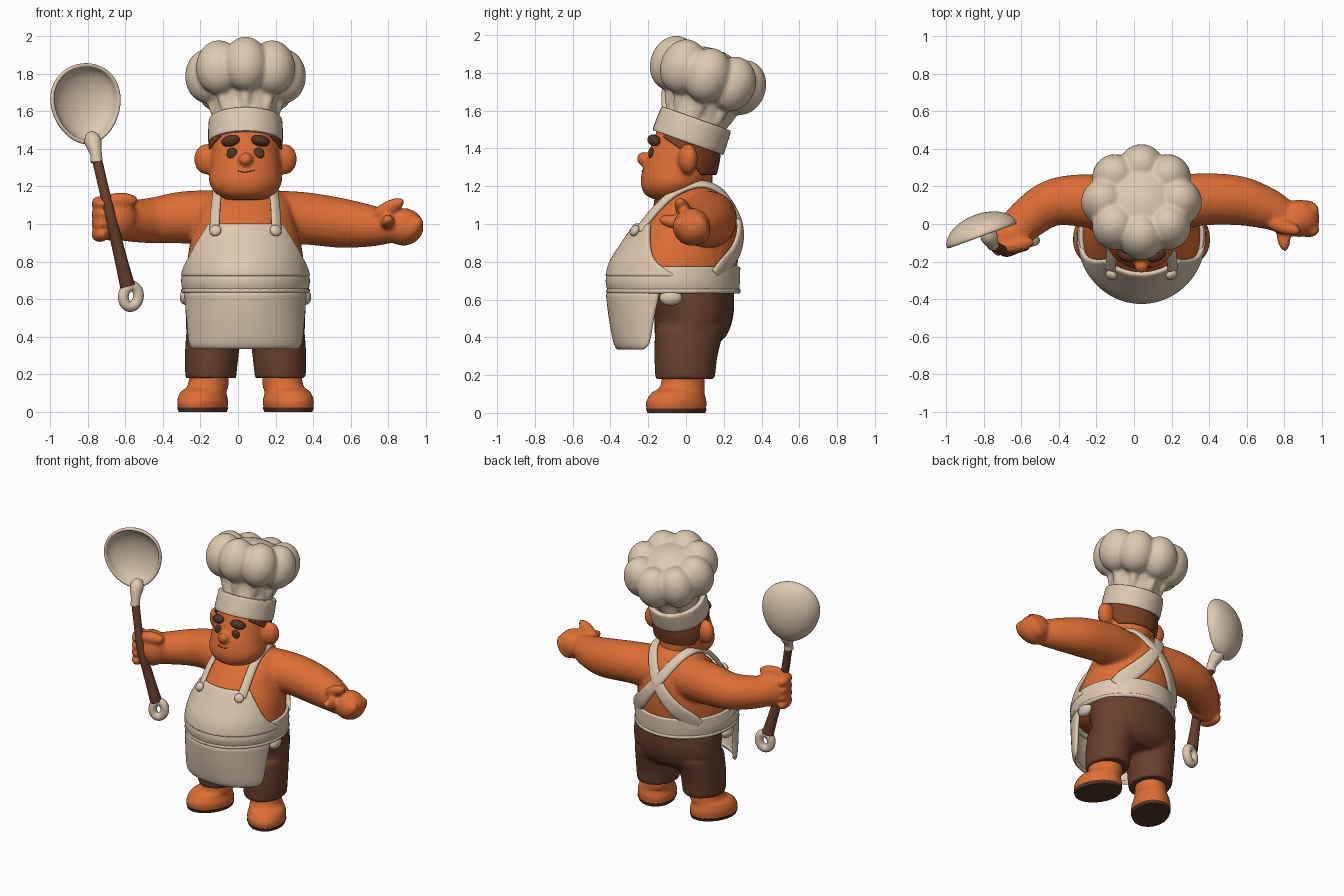
import bpy, bmesh
from math import sin, cos, pi, radians
from mathutils import Vector, Matrix, Euler

cube = bpy.data.objects.get("Cube")
if cube:
    bpy.data.objects.remove(cube, do_unlink=True)

CX = 0.04  # body centre line
Z_AXIS, Y_AXIS = Vector((0, 0, 1)), Vector((0, 1, 0))


def material(name, rgb):
    m = bpy.data.materials.new(name)
    m.use_nodes = True
    m.diffuse_color = (*rgb, 1)
    m.node_tree.nodes["Principled BSDF"].inputs["Base Color"].default_value = (*rgb, 1)
    return m


SKIN = material("warm_orange_skin", (.72, .155, .035))
CLOTH = material("cream_cloth", (.72, .58, .43))
BROWN = material("brown_trousers", (.14, .05, .025))
DARK = material("dark_brown", (.09, .035, .02))
HAIR = material("auburn_hair", (.2, .055, .018))


def spline(rows, n=6):
    """Catmull-Rom interpolation of equal-length tuples."""
    out, last = [], len(rows) - 1
    for i in range(last):
        quad = (rows[max(i - 1, 0)], rows[i], rows[i + 1], rows[min(i + 2, last)])
        for k in range(n):
            t = k / n
            out.append([b + .5 * t * (c - a + t * (2 * a - 5 * b + 4 * c - d + t * (3 * (b - c) + d - a)))
                        for a, b, c, d in zip(*quad)])
    out.append(list(rows[-1]))
    return out


def skin(bm, rings, closed=True, cap=True):
    loops = [[bm.verts.new(p) for p in ring] for ring in rings]
    n = len(loops[0])
    for a, b in zip(loops, loops[1:]):
        for i in range(n if closed else n - 1):
            j = (i + 1) % n
            bm.faces.new((a[i], a[j], b[j], b[i]))
    if cap:
        bm.faces.new(loops[0])
        bm.faces.new(loops[-1])


def loft(bm, rows, cap=True, n=40):
    """Stacked ellipses; rows are z, cx, cy, rx, ry."""
    skin(bm, [[(cx + rx * sin(2 * pi * i / n), cy - ry * cos(2 * pi * i / n), z) for i in range(n)]
              for z, cx, cy, rx, ry in spline(rows)], cap=cap)


def sheet(bm, rows, mid=0, n=28):
    """Open curved cloth; rows are z, cy, rx, ry, half angle in degrees."""
    rings = []
    for z, cy, rx, ry, half in spline(rows, 4):
        angles = [radians(mid + half * (2 * i / n - 1)) for i in range(n + 1)]
        rings.append([(CX + rx * sin(a), cy - ry * cos(a), z) for a in angles])
    skin(bm, rings, closed=False, cap=False)


def directions(pts):
    last = len(pts) - 1
    return [(pts[min(i + 1, last)] - pts[max(i - 1, 0)]).normalized() for i in range(last + 1)]


def tube(bm, rows, ref=Z_AXIS, n=20, steps=6):
    rows = spline(rows, steps)
    pts = [Vector(r[:3]) for r in rows]
    rings = []
    for p, t, row in zip(pts, directions(pts), rows):
        side = t.cross(ref).normalized()
        up = side.cross(t)
        rings.append([p + row[3] * (side * cos(2 * pi * i / n) + up * sin(2 * pi * i / n)) for i in range(n)])
    skin(bm, rings)


def ribbon(bm, rows):
    rows = spline(rows)
    pts = [Vector(r[:3]) for r in rows]
    rings = []
    for p, t, row in zip(pts, directions(pts), rows):
        side = t.cross(p - Vector((CX, 0, .9))).normalized() * row[3]
        rings.append([p - side, p, p + side])
    skin(bm, rings, closed=False, cap=False)


def ball(bm, c, r, rot=None):
    bmesh.ops.create_uvsphere(bm, u_segments=28, v_segments=16, radius=1,
                              matrix=Matrix.LocRotScale(Vector(c), rot, Vector(r)))


def capsule(bm, a, b, r):
    a, b = Vector(a), Vector(b)
    ball(bm, (a + b) / 2, (r, r, (b - a).length / 2 + r), (b - a).to_track_quat('Z', 'Y'))


def finish(bm, name, mat, blend=0, thick=0, loc=(0, 0, 0), rot=(0, 0, 0)):
    bmesh.ops.recalc_face_normals(bm, faces=bm.faces)
    me = bpy.data.meshes.new(name)
    bm.to_mesh(me)
    bm.free()
    me.materials.append(mat)
    ob = bpy.data.objects.new(name, me)
    bpy.context.scene.collection.objects.link(ob)
    ob.location, ob.rotation_euler = loc, rot
    bpy.ops.object.select_all(action='DESELECT')
    ob.select_set(True)
    bpy.context.view_layer.objects.active = ob
    bpy.ops.object.shade_smooth_by_angle(angle=radians(50))
    if blend:  # fuse overlapping forms into one soft surface
        m = ob.modifiers.new("fuse", 'REMESH')
        m.mode, m.voxel_size, m.use_smooth_shade = 'VOXEL', .012, True
        m = ob.modifiers.new("soften", 'SMOOTH')
        m.factor, m.iterations = .5, blend
    if thick:
        m = ob.modifiers.new("thickness", 'SOLIDIFY')
        m.thickness, m.offset = thick, 0
        ob.modifiers.new("round", 'SUBSURF').levels = 1


# torso, arms and hands
bm = bmesh.new()
loft(bm, [(z, CX, cy, rx, ry) for z, cy, rx, ry in (
    (.6, -.03, .26, .24), (.66, -.065, .3, .315), (.72, -.07, .315, .33), (.8, -.05, .31, .325),
    (.9, -.015, .295, .295), (1, .02, .27, .255), (1.1, .05, .245, .195), (1.17, .075, .19, .125),
    (1.21, .09, .08, .05))])
tube(bm, [(.16, .1, 1.03, .15), (.35, .13, 1.03, .14), (.55, .125, 1.005, .132),
          (.7, .085, .99, .112), (.8, .04, .985, .09), (.86, .03, .985, .075)])
tube(bm, [(-.08, .1, 1.03, .15), (-.28, .125, 1.035, .14), (-.44, .11, 1.02, .124),
          (-.57, .025, 1.015, .11), (-.65, -.06, 1.02, .1)])
# open left hand: palm, curled fingers, pointing finger and thumb
ball(bm, (.88, .03, .985), (.108, .1, .1))
for i in range(3):
    capsule(bm, (.9, .085 - i * .052, .94 + i * .006), (.945, .075 - i * .052, 1.0), .046)
capsule(bm, (.79, 0, 1.0), (.8, -.11, 1.02), .037)
capsule(bm, (.74, 0, 1.05), (.85, -.03, 1.11), .04)
# right fist
ball(bm, (-.65, -.06, 1.03), (.115, .1, .125))
for i in range(4):
    capsule(bm, (-.745, -.05, .945 + i * .054), (-.725, -.13, .945 + i * .054), .042)
capsule(bm, (-.68, -.12, 1.125), (-.57, -.1, 1.125), .042)
finish(bm, "torso_and_arms", SKIN, blend=4)

# head with ears, nose and neck
bm = bmesh.new()
loft(bm, [(z, CX, cy, rx, ry) for z, cy, rx, ry in (
    (1.13, -.07, .1, .1), (1.16, -.075, .155, .145), (1.22, -.06, .193, .18), (1.3, -.04, .188, .187),
    (1.4, -.01, .18, .18), (1.52, .02, .165, .165))])
loft(bm, [(1.05, CX, .02, .13, .12), (1.3, CX, .02, .13, .12)])
for s in (-1, 1):
    ball(bm, (CX + s * .207, .01, 1.345), (.068, .05, .082), Euler((0, 0, s * .3)))
ball(bm, (CX, -.225, 1.345), (.038, .036, .036))
finish(bm, "head", SKIN, blend=3)

# face details and hair
bm = bmesh.new()
for s in (-1, 1):
    ball(bm, (CX + s * .07, -.184, 1.375), (.03, .015, .031))
finish(bm, "eyes", DARK)
bm = bmesh.new()
for s in (-1, 1):
    ball(bm, (CX + s * .08, -.17, 1.443), (.053, .03, .03), Euler((0, s * .2, s * .4)))
finish(bm, "eyebrows", DARK)
bm = bmesh.new()
tube(bm, [(CX - .04, -.229, 1.282, .002), (CX, -.233, 1.277, .003), (CX + .05, -.226, 1.287, .002)], n=8)
finish(bm, "mouth", HAIR)
bm = bmesh.new()
sheet(bm, [(1.26, .0, .18, .155, 60), (1.33, 0, .19, .172, 82), (1.4, -.005, .19, .185, 100),
           (1.47, .005, .182, .182, 138)], mid=180)
finish(bm, "hair", HAIR, thick=.014)

# tilted hat: band and lobed puff
HAT = dict(loc=(CX, .01, 1.432), rot=(radians(-19.5), 0, 0))
bm = bmesh.new()
loft(bm, [(0, 0, 0, .19, .19), (.012, 0, 0, .199, .199), (.12, 0, 0, .196, .196), (.135, 0, 0, .185, .185)])
finish(bm, "hat_band", CLOTH, **HAT)
bm = bmesh.new()
loft(bm, [(.1, 0, 0, .168, .168), (.22, 0, -.005, .174, .174), (.36, 0, -.015, .24, .24)])
for i in range(8):
    a = i * pi / 4
    capsule(bm, (.155 * sin(a), .155 * cos(a), .15), (.19 * sin(a), .19 * cos(a) - .01, .3), .03)
    ball(bm, (.2 * sin(a), -.195 * cos(a) - .018, .37), (.122, .122, .148))
ball(bm, (0, -.018, .4), (.2, .2, .115))
finish(bm, "hat_puff", CLOTH, blend=4, **HAT)

# trousers
bm = bmesh.new()
loft(bm, [(.36, CX, .01, .28, .15), (.41, CX, .025, .312, .19), (.5, CX, .04, .318, .208),
          (.6, CX, .028, .32, .228), (.7, CX, .02, .31, .23)])
for s in (-1, 1):
    loft(bm, [(.18, CX + s * .185, -.005, .135, .158), (.3, CX + s * .18, 0, .143, .167),
              (.45, CX + s * .165, .02, .148, .185)])
finish(bm, "trousers", BROWN, blend=3)

# feet turned outward, with thin soles
for s, side in ((-1, "right"), (1, "left")):
    foot, sole = bmesh.new(), bmesh.new()
    x = CX + s * .212
    loft(foot, [(.018, x, -.06, .124, .163), (.06, x, -.06, .128, .165), (.105, x, -.05, .117, .145),
                (.145, x - s * .012, -.018, .105, .12), (.26, x - s * .018, -.01, .1, .11)])
    loft(sole, [(0, x, -.06, .12, .16), (.022, x, -.06, .129, .167)])
    for bm, part, mat in ((foot, "_foot", SKIN), (sole, "_sole", DARK)):
        bmesh.ops.rotate(bm, verts=bm.verts, cent=(CX + s * .2, -.02, 0),
                         matrix=Matrix.Rotation(s * radians(25), 3, 'Z'))
        finish(bm, side + part, mat)

# apron: belt, bib, skirt and straps crossing at the back
bm = bmesh.new()
loft(bm, [(.635, CX, -.065, .32, .333), (.7, CX, -.07, .33, .343), (.775, CX, -.058, .317, .333)], cap=False)
sheet(bm, [(.72, -.07, .331, .345, 95), (.8, -.05, .324, .342, 72), (.9, -.015, .308, .312, 56),
           (1, .02, .288, .28, 42)])
sheet(bm, [(.345, -.15, .285, .2, 70), (.37, -.15, .298, .22, 79), (.5, -.12, .31, .275, 80),
           (.64, -.08, .322, .332, 80)])
for s in (-1, 1):
    ribbon(bm, [(CX + s * x, y, z, w) for x, y, z, w in (
        (.165, -.25, .96, .032), (.16, -.165, 1.07, .03), (.15, -.06, 1.165, .03), (.14, .07, 1.212, .032),
        (.1, .18, 1.175, .035), (.025, .265, 1.06, .04), (-.05, .288, .96, .046), (-.13, .264, .86, .055),
        (-.205, .205, .78, .06), (-.24, .16, .72, .06))])
finish(bm, "apron", CLOTH, thick=.028)

# waist cord, side knots and strap buttons
bm = bmesh.new()
tube(bm, [(CX + .33 * sin(i * pi / 20), -.067 - .343 * cos(i * pi / 20), .645, .014) for i in range(41)],
     n=10, steps=1)
for s in (-1, 1):
    ball(bm, (CX + s * .315, -.08, .61), (.035, .06, .042))
    ball(bm, (CX + s * .16, -.272, .965), (.032, .022, .032), Euler((-.5, 0, s * .4)))
finish(bm, "cord_and_buttons", CLOTH)

# ladle: handle, neck, end ring and bowl
bm = bmesh.new()
tube(bm, [(-.752, -.11, 1.35, .027), (-.71, -.135, 1.17, .027), (-.676, -.145, 1.03, .03),
          (-.63, -.125, .84, .033), (-.588, -.105, .67, .04)], ref=Y_AXIS)
finish(bm, "ladle_handle", BROWN)
bm = bmesh.new()
tube(bm, [(-.752, -.11, 1.33, .032), (-.757, -.1, 1.38, .032), (-.772, -.065, 1.44, .046),
          (-.782, -.03, 1.47, .03)], ref=Y_AXIS)
finish(bm, "ladle_neck", CLOTH)
bm = bmesh.new()
tube(bm, [(.042 * sin(i * pi / 12), 0, .055 * cos(i * pi / 12), .029) for i in range(25)],
     ref=Y_AXIS, n=14, steps=1)
finish(bm, "ladle_ring", CLOTH, loc=(-.57, -.1, .615), rot=(0, .15, .3))
bm = bmesh.new()
ball(bm, (0, 0, 0), (1, 1, 1), Euler((pi / 2, 0, 0)))
bmesh.ops.delete(bm, geom=[v for v in bm.verts if v.co.y < -.01], context='VERTS')
for v in bm.verts:
    x, y, z = v.co
    v.co = (x * .19 * (1 + .13 * z), y * .11, z * .21)
finish(bm, "ladle_bowl", CLOTH, thick=.022, loc=(-.805, -.065, 1.64), rot=(0, radians(-6), radians(20)))
